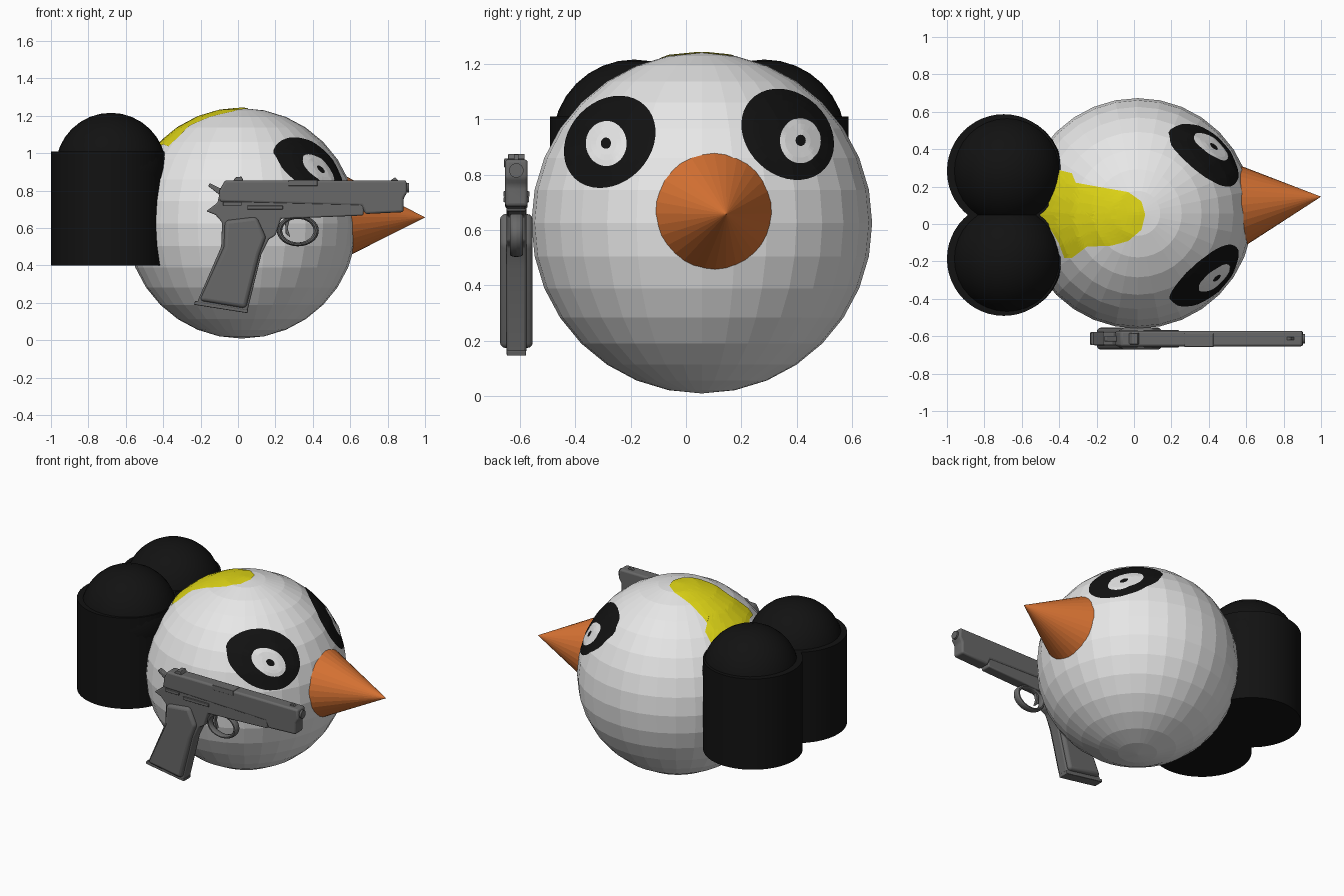
import bpy, bmesh, math
from mathutils import Vector, Matrix
from mathutils.bvhtree import BVHTree

if "Cube" in bpy.data.objects:
    bpy.data.objects.remove(bpy.data.objects["Cube"], do_unlink=True)


def material(name, r, g, b):
    m = bpy.data.materials.new(name)
    m.use_nodes = True
    m.diffuse_color = (r, g, b, 1)
    bsdf = next(n for n in m.node_tree.nodes if n.type == 'BSDF_PRINCIPLED')
    bsdf.inputs["Base Color"].default_value = (r, g, b, 1)
    bsdf.inputs["Roughness"].default_value = 0.8
    return m


WHITE = material("white", 0.8, 0.8, 0.8)
BLACK = material("black", 0.006, 0.006, 0.006)
YELLOW = material("yellow", 0.74, 0.67, 0.008)
ORANGE = material("orange", 0.72, 0.18, 0.035)
GREY = material("gun grey", 0.14, 0.14, 0.14)


def finish(name, bm, mat, smooth=False):
    mesh = bpy.data.meshes.new(name)
    bm.to_mesh(mesh)
    bm.free()
    mesh.materials.append(mat)
    ob = bpy.data.objects.new(name, mesh)
    bpy.context.collection.objects.link(ob)
    if smooth:
        bpy.ops.object.select_all(action='DESELECT')
        ob.select_set(True)
        bpy.context.view_layer.objects.active = ob
        bpy.ops.object.shade_smooth_by_angle(angle=math.radians(40))
    return ob


def cone(name, mat, r1, r2, depth, matrix, smooth=False, sides=32):
    bm = bmesh.new()
    bmesh.ops.create_cone(bm, cap_ends=True, segments=sides, radius1=r1,
                          radius2=r2, depth=depth, matrix=matrix)
    return finish(name, bm, mat, smooth)


def ball(name, mat, radius, centre, smooth=False):
    bm = bmesh.new()
    bmesh.ops.create_uvsphere(bm, u_segments=32, v_segments=16, radius=radius,
                              matrix=Matrix.Translation(centre))
    tree = BVHTree.FromBMesh(bm)
    finish(name, bm, mat, smooth)
    return tree


# Round faceted body
CENTRE = Vector((0.02, 0.057, 0.625))
body_tree = ball("body", WHITE, 0.616, CENTRE)


# Thin painted patch that hugs the body; the outline is projected along an axis
def decal(name, outline, axis, mat, lift, rings=8):
    axis = Vector(axis)

    def project(a, b):
        start = Vector((2, a, b)) if axis.x else Vector((a, b, 3))
        hit = body_tree.ray_cast(start, -axis)[0]
        return hit + (hit - CENTRE).normalized() * lift

    n = len(outline)
    ca = sum(p[0] for p in outline) / n
    cb = sum(p[1] for p in outline) / n
    bm = bmesh.new()
    hub = bm.verts.new(project(ca, cb))
    previous = None
    for k in range(1, rings + 1):
        t = k / rings
        ring = [bm.verts.new(project(ca + (a - ca) * t, cb + (b - cb) * t))
                for a, b in outline]
        for i in range(n):
            j = (i + 1) % n
            if previous:
                bm.faces.new((previous[i], ring[i], ring[j], previous[j]))
            else:
                bm.faces.new((hub, ring[i], ring[j]))
        previous = ring
    bm.normal_update()
    flipped = [f for f in bm.faces if f.normal.dot(axis) < 0]
    bmesh.ops.reverse_faces(bm, faces=flipped)
    return finish(name, bm, mat)


def ellipse(cy, cz, ra, rb, tilt=0.0, n=40):
    c, s = math.cos(tilt), math.sin(tilt)
    pts = [(ra * math.cos(i * math.tau / n), rb * math.sin(i * math.tau / n))
           for i in range(n)]
    return [(cy + u * c - v * s, cz + u * s + v * c) for u, v in pts]


# Eyes: tilted black patch, white disc, small pupil
for side, patch, disc, tilt in (("right", (-0.274, 0.917), (-0.285, 0.91), 0.8),
                                ("left", (0.366, 0.944), (0.41, 0.92), -0.75)):
    X = (1, 0, 0)
    decal(side + "_eye_patch", ellipse(*patch, 0.182, 0.147, tilt), X, BLACK, 0.003)
    decal(side + "_eye_white", ellipse(*disc, 0.073, 0.081), X, WHITE, 0.006, 4)
    decal(side + "_pupil", ellipse(*disc, 0.018, 0.02), X, BLACK, 0.008, 2)

# Yellow crest running back over the crown
crest = [(-0.41, 0.29), (-0.33, 0.27), (-0.31, 0.22), (-0.2, 0.2), (-0.03, 0.17),
         (0.04, 0.12), (0.06, 0.05), (0.04, -0.03), (-0.03, -0.09), (-0.12, -0.115),
         (-0.25, -0.12), (-0.33, -0.18), (-0.37, -0.18), (-0.4, -0.1), (-0.46, 0),
         (-0.51, 0.05), (-0.46, 0.14)]
for _ in range(2):
    crest = [q for a, b in zip(crest, crest[1:] + crest[:1])
             for q in (a, ((a[0] + b[0]) / 2, (a[1] + b[1]) / 2))]
decal("crest", crest, (0, 0, 1), YELLOW, 0.004, 10)

# Beak
tip, root = Vector((1.0, 0.146, 0.657)), Vector((0.5, 0.094, 0.66))
aim = (tip - root).to_track_quat('Z', 'Y').to_matrix().to_4x4()
cone("beak", ORANGE, 0.256, 0, (tip - root).length,
     Matrix.Translation((tip + root) / 2) @ aim)

# Two domed tanks on the back
for side, y in (("left", 0.283), ("right", -0.187)):
    cone(side + "_tank", BLACK, 0.304, 0.304, 0.61,
         Matrix.Translation((-0.696, y, 0.705)), True, 48)
    ball(side + "_tank_dome", BLACK, 0.296, (-0.68, y, 0.92), True)

# Pistol held against the right side
GUN_Y = -0.613


def plate(name, pts, half, bevel=0.008, y=GUN_Y):
    bm = bmesh.new()
    face = bm.faces.new([bm.verts.new((x, y - half, z)) for x, z in pts])
    extruded = bmesh.ops.extrude_face_region(bm, geom=[face])["geom"]
    bmesh.ops.translate(bm, vec=(0, 2 * half, 0),
                        verts=[v for v in extruded if isinstance(v, bmesh.types.BMVert)])
    bmesh.ops.recalc_face_normals(bm, faces=bm.faces[:])
    ob = finish(name, bm, GREY, True)
    if bevel:
        mod = ob.modifiers.new("rounding", 'BEVEL')
        mod.width, mod.segments = bevel, 3
    return ob


def block(name, x0, x1, z0, z1, half, bevel=0.003, y=GUN_Y):
    return plate(name, [(x0, z0), (x1, z0), (x1, z1), (x0, z1)], half, bevel, y)


plate("slide", [(-0.1, 0.74), (-0.1, 0.8), (-0.07, 0.855), (0.9, 0.855), (0.905, 0.79),
                (0.885, 0.76), (0.885, 0.685), (0.68, 0.675), (0.66, 0.72)], 0.041, 0.012)
plate("frame", [(-0.17, 0.69), (-0.11, 0.735), (-0.1, 0.78), (0.68, 0.76), (0.67, 0.667),
                (0.43, 0.657), (0.23, 0.65), (0.2, 0.56), (0.165, 0.54), (0.125, 0.46),
                (0.05, 0.155), (-0.22, 0.2), (-0.09, 0.5), (-0.085, 0.63), (-0.12, 0.67)],
      0.036)
plate("grip_panels", [(-0.07, 0.64), (0.1, 0.66), (0.15, 0.55), (0.115, 0.46), (0.042, 0.17),
                      (-0.205, 0.212), (-0.075, 0.5)], 0.059, 0.02)
plate("magazine_base", [(-0.235, 0.19), (0.05, 0.145), (0.055, 0.165), (-0.23, 0.21)],
      0.035, 0.004)
plate("hammer", [(-0.16, 0.825), (-0.09, 0.77), (-0.06, 0.8), (-0.1, 0.815), (-0.15, 0.84)],
      0.015, 0.004)
plate("trigger", [(0.25, 0.66), (0.28, 0.66), (0.265, 0.6), (0.28, 0.55), (0.255, 0.57)],
      0.012, 0.003)
plate("rear_sight", [(-0.03, 0.85), (0.03, 0.85), (0.02, 0.875), (-0.01, 0.872)], 0.03, 0.003)
plate("front_sight", [(0.81, 0.85), (0.86, 0.85), (0.84, 0.872)], 0.008, 0)
block("ejection_port", 0.27, 0.425, 0.825, 0.858, 0.036, 0.003, GUN_Y - 0.008)
block("slide_stop", 0.05, 0.24, 0.7, 0.72, 0.046)
block("safety_lever", -0.08, 0.02, 0.72, 0.74, 0.047)
cone("muzzle", GREY, 0.026, 0.026, 0.06,
     Matrix.Translation((0.885, GUN_Y, 0.815)) @ Matrix.Rotation(math.pi / 2, 4, 'Y'), True)

# Trigger guard loop
bpy.ops.mesh.primitive_torus_add(major_radius=0.098, minor_radius=0.014, major_segments=32,
                                 minor_segments=10, location=(0.32, GUN_Y, 0.586),
                                 rotation=(math.pi / 2, 0, 0))
guard = bpy.context.object
guard.name = "trigger_guard"
guard.scale = (1, 0.75, 1.8)
guard.data.materials.append(GREY)
bpy.ops.object.shade_smooth_by_angle()
